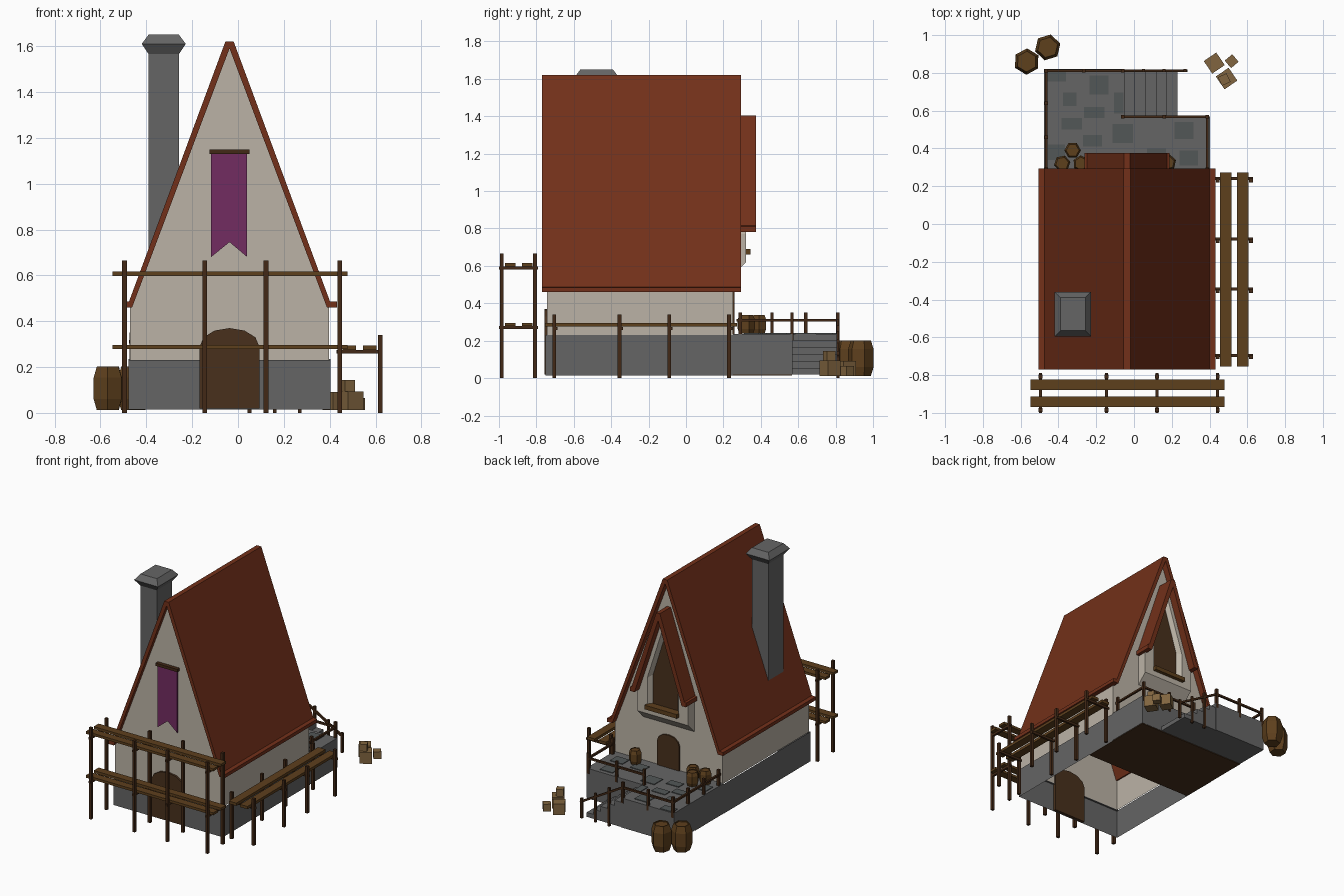
import bpy, bmesh, math
from mathutils import Vector, Matrix

if "Cube" in bpy.data.objects:
    bpy.data.objects.remove(bpy.data.objects["Cube"])

def material(name, r, g, b):
    m = bpy.data.materials.new(name)
    m.diffuse_color = (r, g, b, 1)
    m.use_nodes = True
    m.node_tree.nodes["Principled BSDF"].inputs["Base Color"].default_value = m.diffuse_color
    return m

STONE = material("stone", .13, .13, .13)
SLAB = material("slab", .085, .095, .095)
PLASTER = material("plaster", .50, .45, .38)
ROOF = material("roof_tile", .17, .03, .01)
WOOD = material("dark_wood", .055, .022, .008)
DOOR = material("door_wood", .065, .03, .012)
PLANK = material("plank", .11, .05, .012)
CRATE = material("crate", .22, .13, .05)
CLOTH = material("purple_cloth", .17, .025, .12)
C = -.037   # house centre line in x

def finish(name, bm, mat):
    bmesh.ops.recalc_face_normals(bm, faces=bm.faces)
    me = bpy.data.meshes.new(name)
    bm.to_mesh(me)
    bm.free()
    ob = bpy.data.objects.new(name, me)
    bpy.context.collection.objects.link(ob)
    me.materials.append(mat)
    return ob

def loft(name, rings, mat, cap0=True, cap1=True):
    bm = bmesh.new()
    vs = [[bm.verts.new(p) for p in r] for r in rings]
    n = len(vs[0])
    for a, b in zip(vs, vs[1:]):
        for i in range(n):
            bm.faces.new((a[i], a[(i + 1) % n], b[(i + 1) % n], b[i]))
    if cap0:
        bm.faces.new(vs[0])
    if cap1:
        bm.faces.new(vs[-1])
    return finish(name, bm, mat)

def prism_y(name, pts, y0, y1, mat):
    return loft(name, [[(x, y, z) for x, z in pts] for y in (y0, y1)], mat)

def prism_z(name, pts, z0, z1, mat, **kw):
    return loft(name, [[(x, y, z) for x, y in pts] for z in (z0, z1)], mat, **kw)

def rect(x0, x1, y0, y1):
    return [(x0, y0), (x1, y0), (x1, y1), (x0, y1)]

def box(name, x0, x1, y0, y1, z0, z1, mat):
    return prism_z(name, rect(x0, x1, y0, y1), z0, z1, mat)

def post(name, x, y, z0, z1, r=.01):
    return box(name, x - r, x + r, y - r, y + r, z0, z1, WOOD)

def beam(name, a, b, mat=WOOD, r=.008):
    a, b = Vector(a), Vector(b)
    bm = bmesh.new()
    d = b - a
    rot = d.to_track_quat('Z', 'Y').to_matrix().to_4x4()
    bmesh.ops.create_cube(bm, size=1, matrix=Matrix.Translation((a + b) / 2) @ rot
                          @ Matrix.Diagonal((2 * r, 2 * r, d.length, 1)))
    return finish(name, bm, mat)

def mirror_profile(half):
    return [(C + x, z) for x, z in half] + [(C - x, z) for x, z in reversed(half)]

# Stone base (open below), back deck and its underside
prism_z("house_base", rect(-.477, .403, -.75, .25), .015, .23, STONE, cap0=False, cap1=False)
prism_z("base_ledge", rect(-.477, .403, -.75, -.738), .225, .23, STONE)
prism_z("deck", [(-.477, .25), (.403, .25), (.403, .57), (-.05, .57), (-.05, .82), (-.477, .82)],
        .02, .235, STONE)
box("underfloor", -.475, .40, 0, .568, .015, .02, DOOR)

# Steps descending sideways off the deck
for i in range(5):
    x = -.05 + i * .056
    box("step", x, x + .056, .565, .815, .02, .2 - i * .037, STONE)

# Paving slabs on the deck
for x, y, w, h in [(-.41, .785, .1, .06), (-.185, .735, .1, .1), (-.34, .66, .07, .07),
                   (-.33, .53, .11, .06), (-.21, .59, .11, .06), (-.08, .64, .05, .11),
                   (-.06, .48, .11, .1), (.12, .36, .1, .08), (.265, .495, .1, .09),
                   (-.41, .38, .09, .08), (-.22, .44, .1, .06), (.29, .35, .1, .08)]:
    box("paving_slab", x - w / 2, x + w / 2, y - h / 2, y + h / 2, .23, .24, SLAB)

# Plaster walls, open below
w = mirror_profile([(.434, .23), (.434, .46), (.003, 1.6)])
walls = prism_y("walls", w, -.742, .25, PLASTER)
bm = bmesh.new()
bm.from_mesh(walls.data)
bmesh.ops.delete(bm, geom=[f for f in bm.faces if all(v.co.z < .24 for v in f.verts)], context='FACES')
bm.to_mesh(walls.data)
bm.free()

# Steep main roof with eave lip
prism_y("roof", mirror_profile([(.425, .46), (.468, .46), (.468, .485), (.438, .487), (.018, 1.62)])
        [:5] + [(C - .018, 1.62), (C - .438, .487), (C - .468, .485), (C - .468, .46),
                (C - .425, .46), (C, 1.59)], -.77, .295, ROOF)

# Back dormer: corbelled body with recessed pointed window
def pent(y, hw, zb, zs, za):
    return [(C + x, y, z) for x, z in [(-hw, zb), (hw, zb), (hw, zs), (0, za), (-hw, zs)]]
loft("dormer", [pent(.24, .205, .54, .77, 1.37), pent(.32, .205, .62, .77, 1.37),
                pent(.32, .125, .665, .88, 1.27), pent(.285, .10, .68, .9, 1.22)], PLASTER, cap1=False)
loft("dormer_window", [pent(.28, .102, .678, .9, 1.225), pent(.286, .102, .678, .9, 1.225)], DOOR)
box("window_sill", C - .13, C + .13, .29, .345, .66, .69, PLANK)
prism_y("dormer_roof", [(C + x, z) for x, z in
        [(.19, .78), (.225, .78), (.225, .81), (.212, .815), (.015, 1.405), (-.015, 1.405),
         (-.212, .815), (-.225, .81), (-.225, .78), (-.19, .78), (0, 1.35)]], .2, .375, ROOF)

# Arched doors
def door(name, hw, z0, zs, za, y0, y1):
    arc = [(C + hw * math.cos(t), zs + (za - zs) * math.sin(t))
           for t in [math.pi * i / 6 for i in range(7)]]
    prism_y(name, [(C - hw, z0)] + [(C + hw, z0)] + arc, y0, y1, DOOR)
door("front_door", .13, .02, .29, .37, -.757, -.73)
door("back_door", .09, .23, .41, .475, .24, .26)

# Banner on the front gable
prism_y("banner", [(-.117, 1.14), (.04, 1.14), (.04, .68), (C, .745), (-.117, .68)], -.757, -.75, CLOTH)
box("banner_rod", -.125, .05, -.77, -.74, 1.13, 1.15, WOOD)

# Chimney with flared cap
def ring(d, z):
    return [(x, y, z) for x, y in rect(-.39 - d, -.258 + d, -.565 - d, -.39 + d)]
loft("chimney", [ring(0, .6), ring(0, 1.57)], STONE)
loft("chimney_cap", [ring(0, 1.565), ring(.03, 1.61), ring(0, 1.65)], STONE)

# Front scaffold, two levels
for x in (-.495, -.145, .122, .443):
    for y in (-.985, -.807):
        post("scaffold_post", x, y, 0, .665)
    for z in (.27, .59):
        beam("scaffold_crossbar", (x, -1, z), (x, -.79, z))
for y in (-.94, -.85):
    for z in (.278, .598):
        box("scaffold_plank", -.547, .478, y - .028, y + .028, z, z + .018, PLANK)

# Low side walkway
for y in (-.705, -.355, -.09, .23):
    for x in (.443, .62):
        post("walkway_post", x, y, 0, .34)
    beam("walkway_crossbar", (.43, y + .01, .266), (.63, y + .01, .266))
for x in (.485, .575):
    box("walkway_plank", x - .03, x + .03, -.755, .272, .275, .295, PLANK)

# Deck railings
for x, y in [(-.465, .812), (-.265, .812), (-.06, .812), (-.465, .64), (-.465, .46), (-.465, .29),
             (-.06, .567), (.16, .567), (.388, .567), (.388, .29)]:
    post("rail_post", x, y, .2, .35, .009)
for x, z in [(.05, .28), (.16, .21), (.27, .145)]:
    post("stair_rail_post", x, .812, 0, z, .008)
for a, b in [((-.475, .812, .31), (-.05, .812, .31)), ((-.465, .27, .31), (-.465, .82, .31)),
             ((-.07, .567, .31), (.395, .567, .31)), ((.388, .27, .31), (.388, .575, .31)),
             ((-.06, .812, .31), (.28, .812, .115))]:
    beam("railing", a, b, r=.007)

# Six-sided barrels
def barrel(x, y, z, r, h, turn):
    def hexa(k, t):
        return [(x + r * k * math.cos(turn + i * math.pi / 3),
                 y + r * k * math.sin(turn + i * math.pi / 3), z + h * t) for i in range(6)]
    loft("barrel", [hexa(.78, 0), hexa(1, .25), hexa(1, .75), hexa(.78, 1),
                    hexa(.68, 1), hexa(.68, .96)], PLANK)
barrel(-.568, .86, .012, .07, .19, .5)
barrel(-.457, .935, .012, .07, .19, .3)
for x, y, t in [(-.38, .32, .2), (-.325, .39, 0), (-.28, .32, .6), (.18, .325, .3)]:
    barrel(x, y, .238, .044, .1, t)

# Stacked crates
for x, y, z, s, t in [(.425, .852, .012, .08, .6), (.49, .77, .012, .082, .6), (.517, .862, .012, .052, .7),
                      (.425, .852, .092, .001, 0), (.478, .765, .094, .05, .45)]:
    if s > .01:
        bm = bmesh.new()
        bmesh.ops.create_cube(bm, size=s, matrix=Matrix.Translation((x, y, z + s / 2)) @ Matrix.Rotation(t, 4, 'Z'))
        finish("crate", bm, CRATE)
